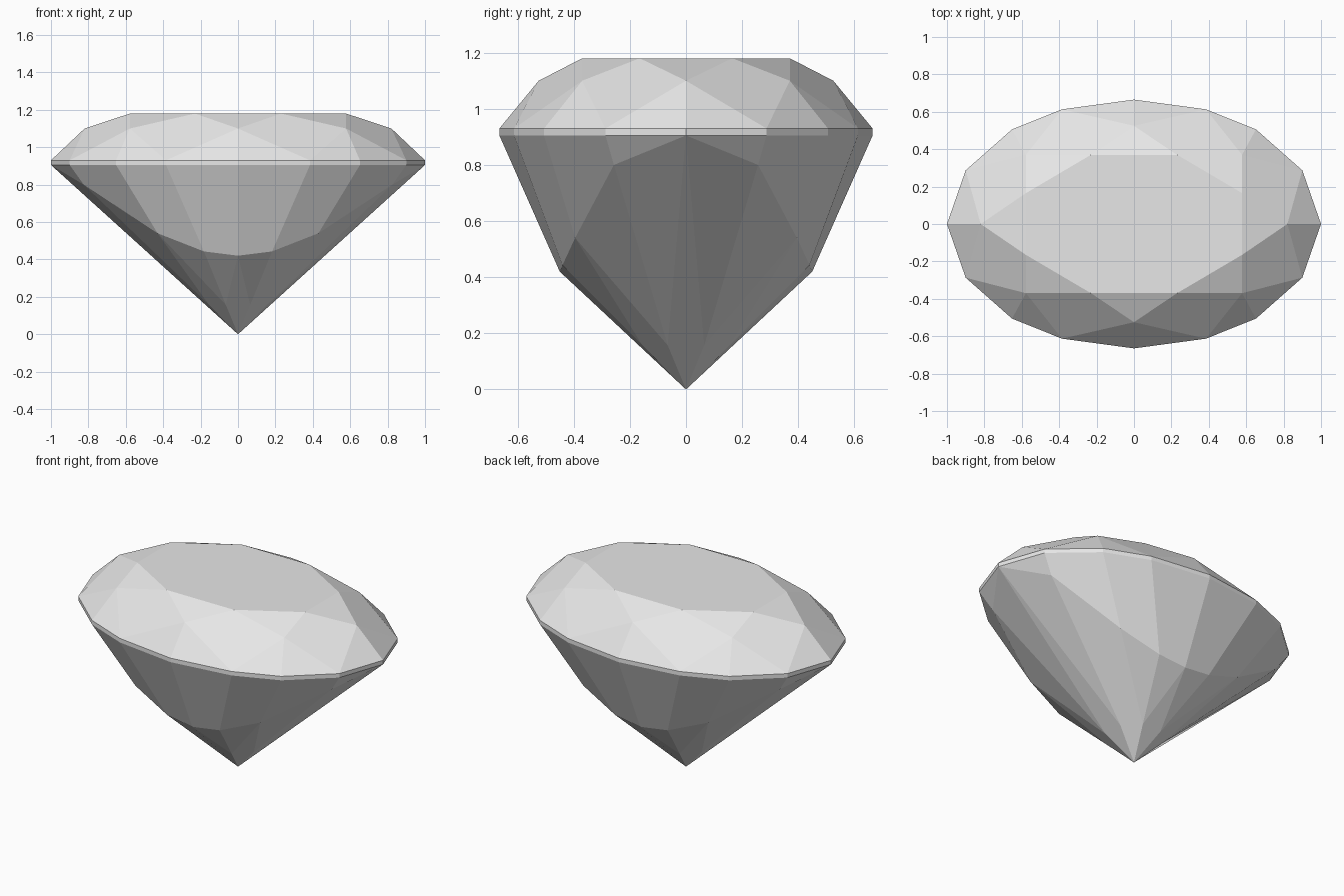
import bpy
import bmesh
from mathutils import Vector

cube = bpy.data.objects.get("Cube")
if cube:
    bpy.data.objects.remove(cube, do_unlink=True)

N = 16
GIRDLE_LOW, GIRDLE_HIGH = 0.905, 0.93
TABLE_Z, STAR_Z = 1.18, 1.10
CORE = Vector((0, 0, 0.75))

stone = bpy.data.materials.new("clear grey stone")
stone.use_nodes = True
stone.diffuse_color = (0.8, 0.8, 0.8, 1)
stone.node_tree.nodes["Principled BSDF"].inputs["Base Color"].default_value = (0.8, 0.8, 0.8, 1)


def ring(quarter):
    """Mirror five points of one quarter into a closed ring of sixteen."""
    half = quarter + [(-x, y, z) for x, y, z in quarter[-2::-1]]
    return half + [(x, -y, z) for x, y, z in half[-2:0:-1]]


def build(name, facets):
    """Make a flat-shaded part from facets, all turned outwards."""
    bm = bmesh.new()
    for facet in facets:
        bm.faces.new([bm.verts.new(p) for p in facet])
    bmesh.ops.remove_doubles(bm, verts=bm.verts, dist=0.0005)
    bm.normal_update()
    for face in bm.faces:
        if face.normal.dot(face.calc_center_median() - CORE) < 0:
            face.normal_flip()
    mesh = bpy.data.meshes.new(name)
    bm.to_mesh(mesh)
    bm.free()
    mesh.materials.append(stone)
    obj = bpy.data.objects.new(name, mesh)
    bpy.context.collection.objects.link(obj)


# Oval outline and the facet corners of one quarter
outline = [(1, 0), (0.9, 0.287), (0.652, 0.506), (0.385, 0.613), (0, 0.665)]
top = ring([(x, y, GIRDLE_HIGH) for x, y in outline])
base = ring([(x, y, GIRDLE_LOW) for x, y in outline])
# Even corners are star tips, odd corners belong to the table
inner = ring([(0.82, 0, STAR_Z), (0.578, 0.165, TABLE_Z), (0.578, 0.37, STAR_Z),
              (0.23, 0.37, TABLE_Z), (0, 0.525, STAR_Z)])
# Break line where the steep walls meet the round lower cone
shoulder = ring([(1, 0, GIRDLE_LOW), (0.825, 0.257, 0.8), (0.43, 0.395, 0.54),
                 (0.182, 0.44, 0.443), (0, 0.45, 0.42)])
low = ring([(0, 0, 0), (0.155, 0.065, 0.157), (0, 0, 0),
            (0.065, 0.155, 0.157), (0, 0, 0)])
tip = (0, 0, 0)

crown, girdle, walls, cone = [], [], [], []
for i in range(N):
    p, n = i - 1, (i + 1) % N
    girdle.append([base[i], base[n], top[n], top[i]])
    if i == 0 or n == 0 or i in (N // 2 - 1, N // 2):
        # Walls taper to a point at the two long ends
        rim = [base[i], base[n]]
        rim.append(shoulder[n] if i in (0, N // 2) else shoulder[i])
        walls.append(rim)
    else:
        walls.append([base[i], base[n], shoulder[n], shoulder[i]])
    if i % 2:
        # Kite facets above, slim triangles below
        crown.append([inner[i], inner[p], top[i], inner[n]])
        cone.append([low[i], shoulder[p], shoulder[i]])
        cone.append([low[i], shoulder[i], shoulder[n]])
    else:
        # Star and rim triangles above, main kites below
        crown.append([inner[i], inner[p], inner[n]])
        crown.append([inner[i], top[i], top[n]])
        crown.append([inner[i], top[p], top[i]])
        cone.append([tip, low[p], shoulder[i], low[n]])

build("table", [inner[1::2]])
build("crown", crown)
build("girdle", girdle)
build("upper_pavilion", walls)
build("lower_pavilion", cone)
